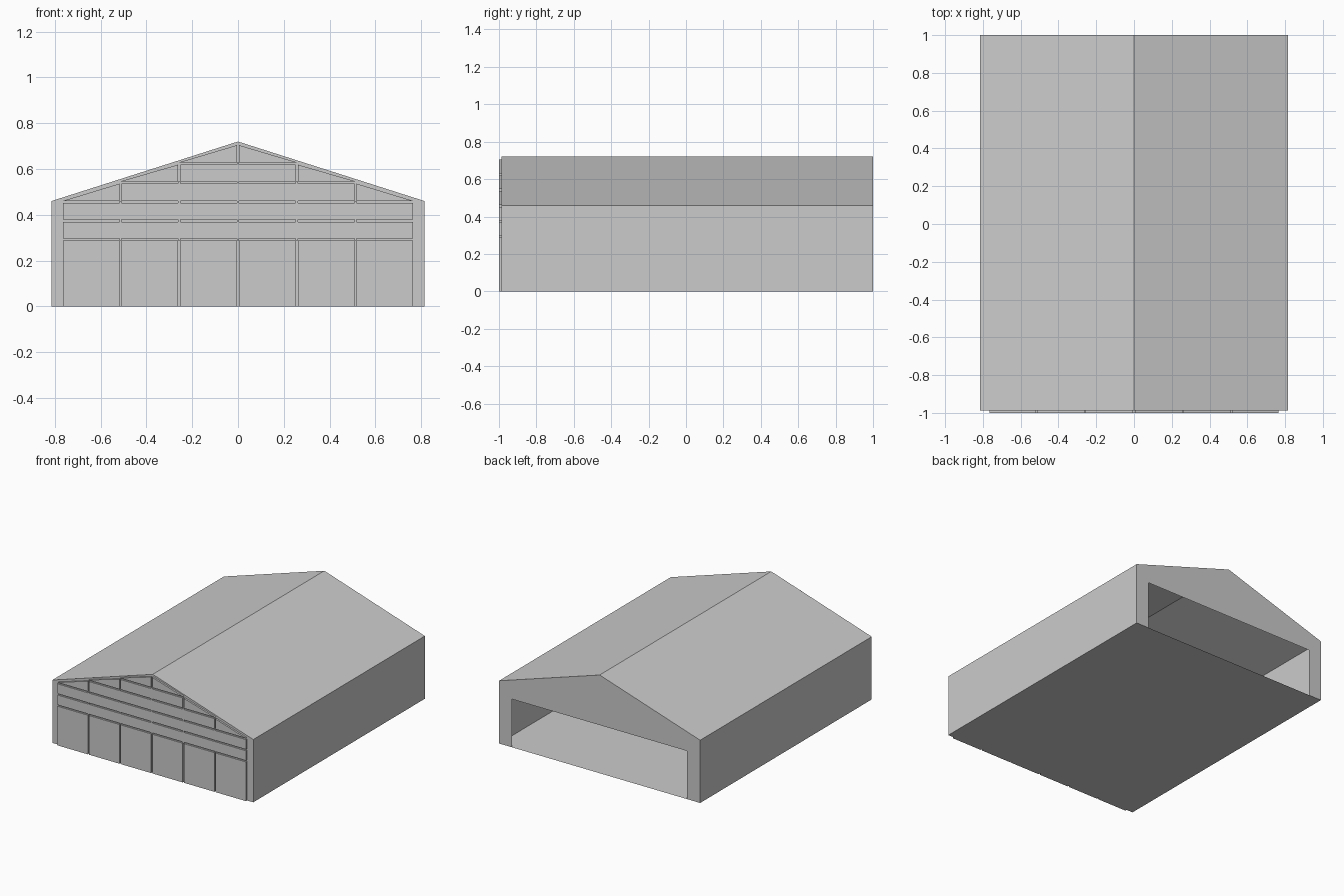
import bpy, bmesh

if "Cube" in bpy.data.objects:
    bpy.data.objects.remove(bpy.data.objects["Cube"])

W, EAVE, RIDGE = 0.815, 0.46, 0.72      # half width and heights of the hall
Y0, Y1 = -0.987, 1.0                    # front and back wall
YP = -1.0                               # face of the front cladding
G = 0.005                               # half of the joint between panels


def make(name, build):
    bm = bmesh.new()
    build(bm)
    me = bpy.data.meshes.new(name)
    bm.to_mesh(me)
    bm.free()
    ob = bpy.data.objects.new(name, me)
    bpy.context.collection.objects.link(ob)
    return ob


def face(bm, pts):
    return bm.faces.new([bm.verts.new(p) for p in pts])


def prism(bm, poly):
    """Extrude an x/z outline from the front wall to the cladding face."""
    f = face(bm, [(x, Y0, z) for x, z in poly])
    r = bmesh.ops.extrude_face_region(bm, geom=[f])
    vs = [v for v in r["geom"] if isinstance(v, bmesh.types.BMVert)]
    bmesh.ops.translate(bm, verts=vs, vec=(0, YP - Y0, 0))
    bmesh.ops.recalc_face_normals(bm, faces=bm.faces)


def rect(bm, x0, x1, z0, z1):
    prism(bm, [(x0, z0), (x1, z0), (x1, z1), (x0, z1)])


# Thin shell: floor, walls, two roof slopes, front wall
outline = [(-W, 0), (W, 0), (W, EAVE), (0, RIDGE), (-W, EAVE)]


def shell(bm):
    for (xa, za), (xb, zb) in zip(outline, outline[1:] + outline[:1]):
        face(bm, [(xa, Y0, za), (xa, Y1, za), (xb, Y1, zb), (xb, Y0, zb)])
    face(bm, [(x, Y0, z) for x, z in outline])
    # back wall with a wide doorway
    door = [(-W, 0), (-0.71, 0), (-0.71, 0.353), (0.71, 0.353), (0.71, 0)]
    face(bm, [(x, Y1, z) for x, z in reversed(door + outline[1:])])
    bmesh.ops.remove_doubles(bm, verts=bm.verts, dist=1e-5)


make("hall_shell", shell)

# Front cladding
cols = [-0.764, -0.513, -0.257, 0, 0.257, 0.513, 0.764]
rows = [0.292, 0.374, 0.456, 0.541, 0.624]


def doors(bm):
    for i, (a, b) in enumerate(zip(cols, cols[1:])):
        rect(bm, a + G * (i > 0), b - G * (i < 5), 0, rows[0] - G)


def bands(bm):
    for half, z0, z1 in zip((0.764, 0.764, 0.513 - G, 0.257 - G), rows, rows[1:]):
        rect(bm, -half, half, z0 + G, z1 - G)


def gable(bm):
    for s in (-1, 1):
        for a, b, z0, z1 in ((0.513, 0.764, 0.456, 0.541),
                             (0.257, 0.513, 0.541, 0.624),
                             (0, 0.257, 0.624, 0.709)):
            prism(bm, [(s * (a + G), z0 + G), (s * b, z0 + G), (s * (a + G), z1 - G)])


def ties(bm):
    # small bridges across the horizontal joints
    for n, z in zip((2, 2, 2, 1, 0), rows):
        for x in cols[3 - n:4 + n]:
            rect(bm, x - G, x + G, z - G, z + G)


make("front_door_panels", doors)
make("front_band_panels", bands)
make("gable_corner_panels", gable)
make("panel_ties", ties)
